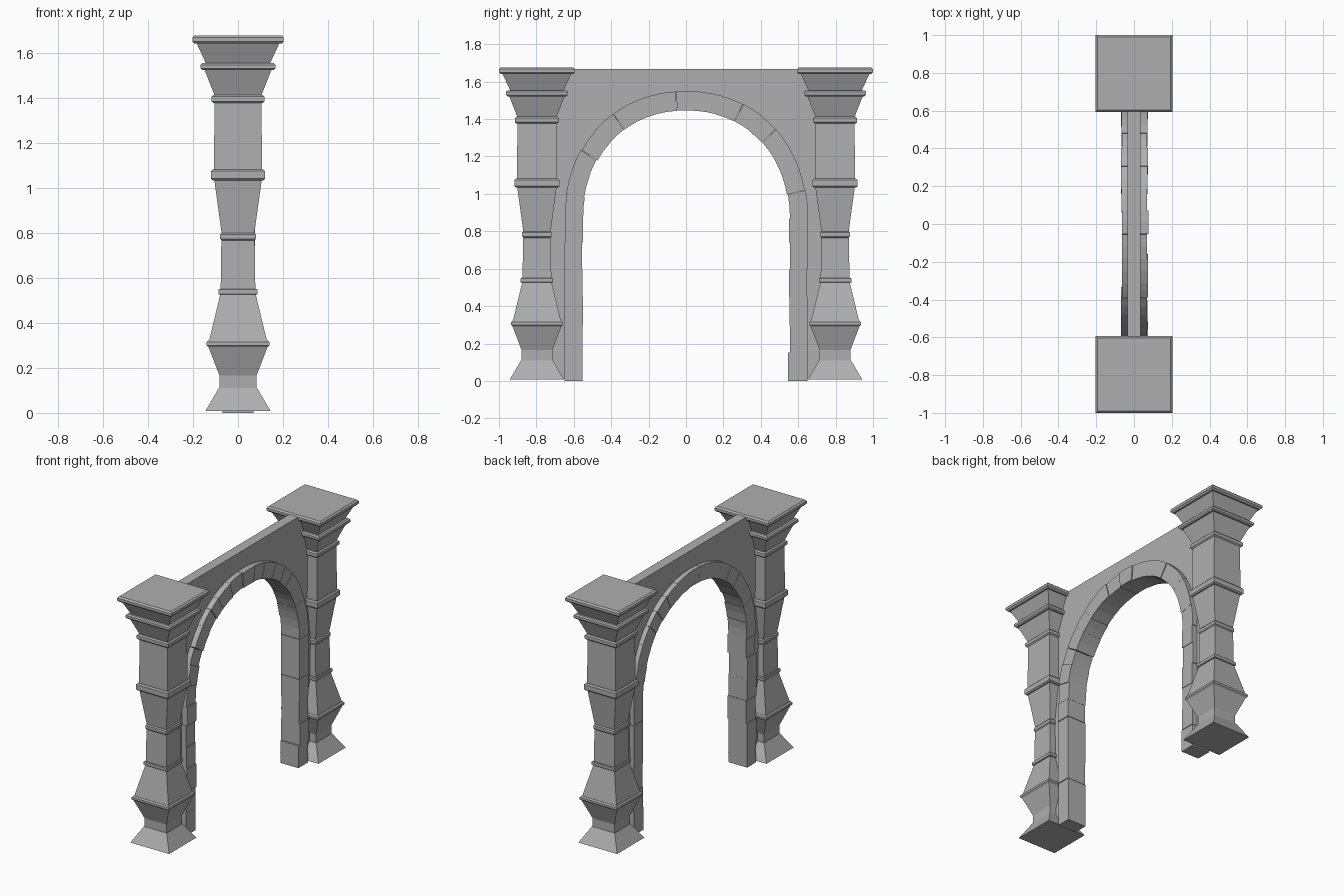
import bpy, bmesh, math, random

if "Cube" in bpy.data.objects:
    bpy.data.objects.remove(bpy.data.objects["Cube"])

random.seed(4)

# Dark grey stone
grey = bpy.data.materials.new("dark_stone")
grey.diffuse_color = (0.43, 0.43, 0.43, 1)
grey.use_nodes = True
grey.node_tree.nodes["Principled BSDF"].inputs["Base Color"].default_value = grey.diffuse_color


def make_object(name, bm):
    bmesh.ops.recalc_face_normals(bm, faces=bm.faces)
    mesh = bpy.data.meshes.new(name)
    bm.to_mesh(mesh)
    bm.free()
    mesh.materials.append(grey)
    ob = bpy.data.objects.new(name, mesh)
    bpy.context.collection.objects.link(ob)
    return ob


def skin(bm, loops):
    """Close a stack of four-cornered loops into a solid."""
    for a, b in zip(loops, loops[1:]):
        for i in range(4):
            j = (i + 1) % 4
            bm.faces.new((a[i], a[j], b[j], b[i]))
    bm.faces.new(loops[0])
    bm.faces.new(loops[-1])


def ring(z0, z1, half, c=0.008):
    """Chamfered square moulding as (half width, height) steps."""
    return [(half - c, z0), (half, z0 + c), (half, z1 - c), (half - c, z1)]


# Square pillar: one stepped profile from foot to cap
profile = ([(0.145, 0.008), (0.085, 0.11), (0.082, 0.11), (0.082, 0.165), (0.13, 0.29)]
           + ring(0.292, 0.322, 0.139) + [(0.128, 0.322), (0.079, 0.525)]
           + ring(0.525, 0.55, 0.087, 0.003) + [(0.077, 0.55), (0.074, 0.765)]
           + ring(0.765, 0.80, 0.079, 0.007) + [(0.073, 0.80), (0.105, 1.033)]
           + ring(1.033, 1.082, 0.12) + [(0.107, 1.082), (0.104, 1.38)]
           + ring(1.376, 1.413, 0.117) + [(0.105, 1.413), (0.148, 1.522)]
           + ring(1.522, 1.554, 0.166) + [(0.143, 1.554), (0.183, 1.64)]
           + ring(1.64, 1.677, 0.203, 0.01))

for side, label in ((-1, "near"), (1, "far")):
    bm = bmesh.new()
    skin(bm, [[bm.verts.new((sx * h, side * 0.797 + sy * h, z))
               for sx, sy in ((-1, -1), (1, -1), (1, 1), (-1, 1))] for h, z in profile])
    make_object(label + "_pillar", bm)

SPRING = 0.87


def arch_point(angle, t):
    """Point (y, z) on the arch curve; t = 0 is the inner edge, 1 the outer."""
    c, s = math.cos(angle), math.sin(angle)
    e = 2 / 2.12
    y = math.copysign(abs(c) ** e, c) * (0.553 + 0.097 * t)
    return y, SPRING + s ** e * (0.58 + 0.103 * t)


# Thin wall with arched opening between the pillars
N = 32
outline = [(0.6, 0.01)] + [arch_point(math.pi * i / N, 0.5) for i in range(N + 1)]
outline += [(-0.6, 0.01), (-0.797, 0.01), (-0.797, 1.668), (0.797, 1.668), (0.797, 0.01)]
bm = bmesh.new()
face = bm.faces.new([bm.verts.new((-0.034, y, z)) for y, z in outline])
out = bmesh.ops.extrude_face_region(bm, geom=[face])
bmesh.ops.translate(bm, vec=(0.068, 0, 0),
                    verts=[v for v in out["geom"] if isinstance(v, bmesh.types.BMVert)])
bmesh.ops.triangulate(bm, faces=[f for f in bm.faces if len(f.verts) > 4])
make_object("arch_wall", bm)

# Slightly uneven stones lining the opening, tightly jointed
bm = bmesh.new()


def stone(sections):
    """Block running through inner/outer point pairs with its own depth."""
    x0, x1 = -0.067 + random.uniform(-.004, .004), 0.072 + random.uniform(-.004, .004)
    shift = random.uniform(-0.003, 0.003)
    skin(bm, [[bm.verts.new(p) for p in (
        (x0, yi + shift, zi), (x1, yi + shift, zi),
        (x1, yo + shift, zo), (x0, yo + shift, zo))]
        for (yi, zi), (yo, zo) in sections])


for side in (-1, 1):
    heights = [0.004, 0.155, 0.30, 0.455, 0.60, 0.745, SPRING]
    for z0, z1 in zip(heights, heights[1:]):
        foot = 0.007 if z0 < 0.1 and side > 0 else 0
        stone([(((side * (0.553 - foot)), z), (side * 0.65, z)) for z in (z0, z1)])

COUNT = 17
cuts = [math.pi * (i + (random.uniform(-.15, .15) if 0 < i < COUNT else 0)) / COUNT
        for i in range(COUNT + 1)]
for a, b in zip(cuts, cuts[1:]):
    stone([(arch_point(k, 0), arch_point(k, 1)) for k in (a, (a + b) / 2, b)])
make_object("arch_stones", bm)

# Rest the model exactly on the ground
for ob in bpy.context.collection.objects:
    ob.location.z = -0.004 if ob.name == "arch_stones" else 0
